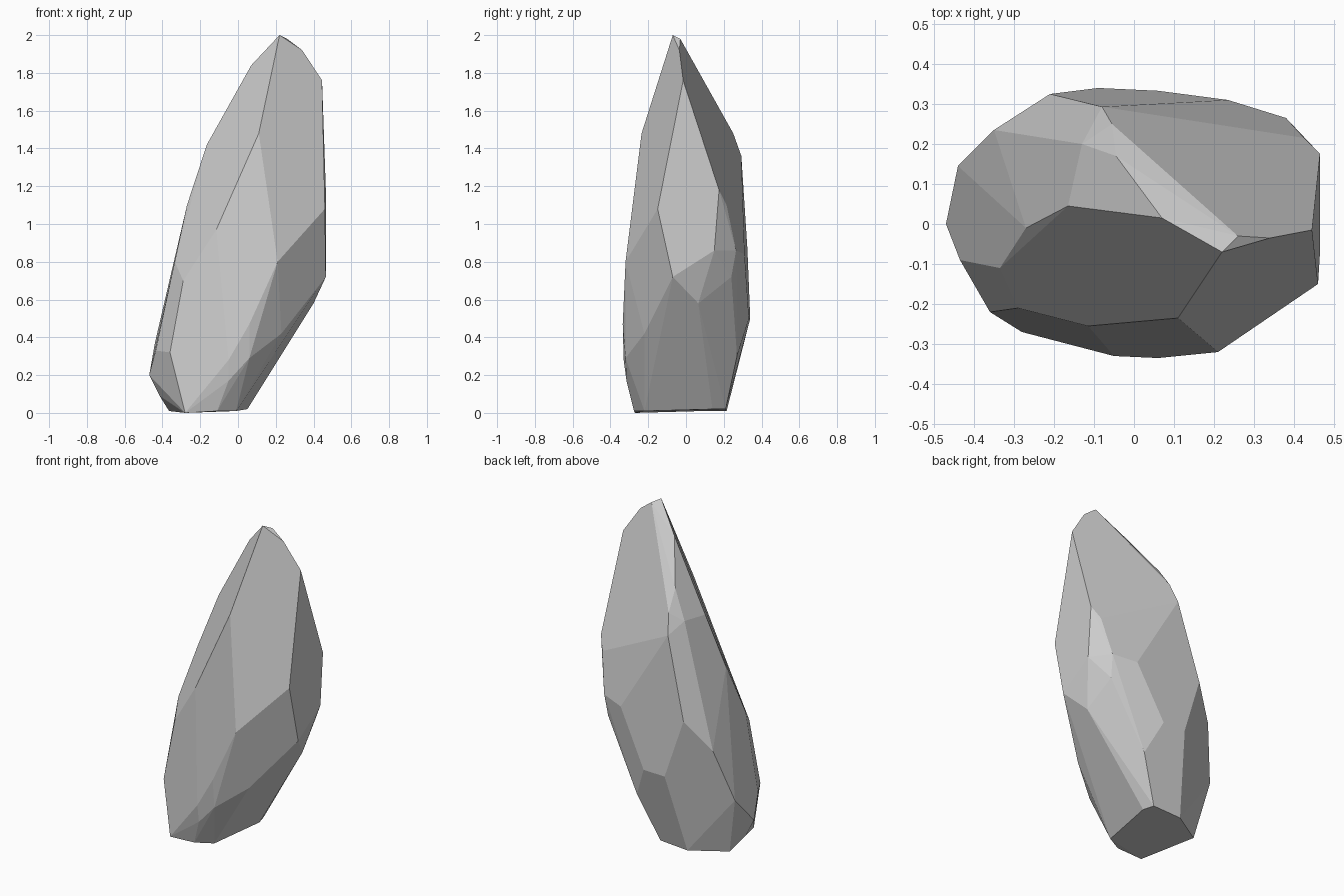
import bpy, bmesh
from math import radians

# Corner rings of the leaning rock, from foot to tip
foot = [(-.11, -.275, .01), (-.01, -.22, .01), (.05, .14, .02), (.03, .21, .02),
        (-.16, .215, .01), (-.365, .09, .01), (-.28, -.27, 0), (-.415, 0, .09)]
belly = [(-.05, -.315, .17), (-.05, -.33, .28), (.06, -.32, .29), (.06, -.335, .47),
         (.23, -.22, .42), (.15, .27, .3), (.06, .333, .5), (-.09, .34, .5),
         (-.44, .145, .37), (-.47, 0, .2), (-.435, -.09, .33), (-.36, -.22, .32),
         (-.325, -.245, .18)]
waist = [(.21, -.32, .8), (.14, -.32, .68), (.465, -.07, .72), (.4, .065, .58),
         (.465, .15, .86), (.37, .24, .72), (.38, .265, .86), (.235, .31, .84),
         (-.21, .325, .87), (-.35, .235, .69), (-.335, -.11, .8), (-.29, -.21, .7),
         (-.115, -.255, .97)]
shoulder = [(.46, -.15, 1.08), (.465, .175, 1.18), (.425, .215, 1.1), (-.08, .293, 1.36),
            (-.055, .25, 1.48), (-.045, .17, 1.6), (-.13, .2, 1.43), (-.27, -.01, 1.1),
            (-.165, .045, 1.42), (.11, -.235, 1.48)]
tip = [(.22, -.07, 2), (.26, -.03, 1.98), (.34, -.035, 1.92), (.445, -.015, 1.76),
       (.07, .015, 1.84)]

# Wrap a faceted shell around the rings and merge near-flat triangles
bm = bmesh.new()
for ring in (foot, belly, waist, shoulder, tip):
    for co in ring:
        bm.verts.new(co)
bmesh.ops.convex_hull(bm, input=bm.verts[:])
loose = [v for v in bm.verts if not v.link_faces]
bmesh.ops.delete(bm, geom=loose, context='VERTS')
bmesh.ops.dissolve_limit(bm, angle_limit=radians(4), verts=bm.verts[:], edges=bm.edges[:])
bmesh.ops.recalc_face_normals(bm, faces=bm.faces[:])

mesh = bpy.data.meshes.new("rock")
bm.to_mesh(mesh)
bm.free()
rock = bpy.data.objects.new("rock", mesh)
bpy.context.collection.objects.link(rock)
